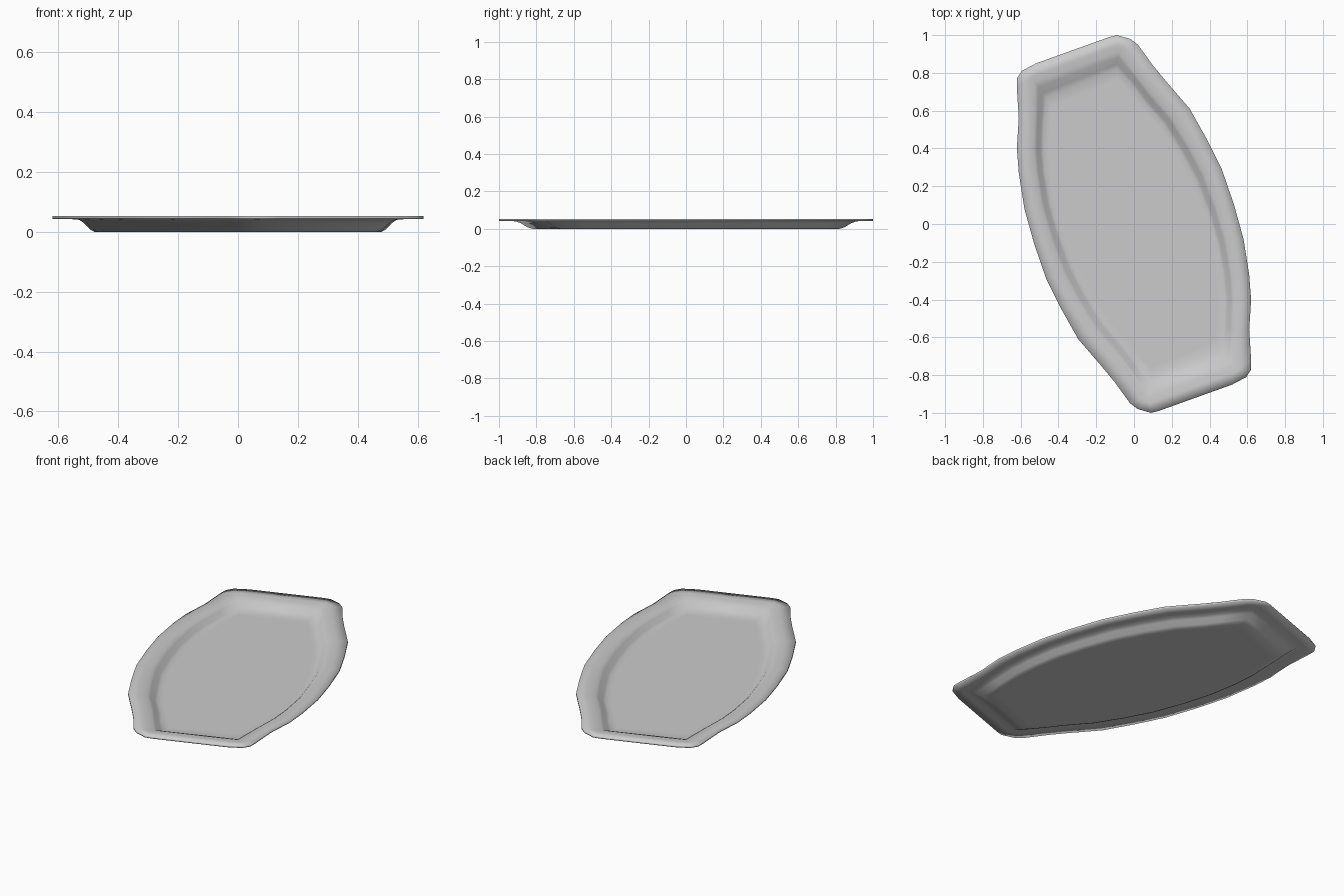
import bpy
import bmesh
from mathutils import Vector

default_cube = bpy.data.objects.get("Cube")
if default_cube:
    bpy.data.objects.remove(default_cube, do_unlink=True)

# Half outlines; the other half is the same turned by 180 degrees
rim_corners = [(-.62, .72), (-.62, .77), (-.595, .81), (-.52, .85),
               (-.13, .99), (-.09, 1), (-.02, .98), (.02, .95)]
rim_side = [(.1, .84), (.17, .755), (.295, .61), (.385, .45), (.465, .29),
            (.53, .1), (.58, -.08), (.61, -.27), (.62, -.4), (.61, -.56)]
wall_corners = [(-.525, .75)] * 4 + [(-.08, .91)] * 4
wall_side = [(.02, .78), (.09, .69), (.2, .565), (.295, .41), (.375, .26),
             (.44, .08), (.49, -.09), (.52, -.27), (.53, -.4), (.525, -.56)]
foot_corners = [(-.465, .67)] * 4 + [(-.09, .82)] * 4
foot_side = [(0, .72), (.05, .65), (.155, .53), (.245, .385), (.325, .235),
             (.39, .065), (.44, -.1), (.47, -.27), (.48, -.4), (.475, -.54)]


def full_loop(half):
    """Close a half outline with its copy turned by 180 degrees."""
    points = [Vector(p) for p in half]
    return points + [-p for p in points]


def blend(loop_a, loop_b, factor):
    return [a.lerp(b, factor) for a, b in zip(loop_a, loop_b)]


rim = full_loop(rim_corners + rim_side)
wall = full_loop(wall_corners + wall_side)
foot = full_loop(foot_corners + foot_side)


def sheet_rings(rim_z, floor_z):
    """Rings from the rim edge over the curved wall to the flat floor."""
    rings = [(rim, rim_z), (blend(rim, wall, .6), rim_z), (wall, rim_z - .003)]
    drop = rim_z - floor_z
    for across, down in ((.3, .3), (.7, .8), (1, 1)):
        rings.append((blend(wall, foot, across), rim_z - drop * down))
    rings.append(([p * .93 for p in foot], floor_z))
    return rings


def add_ring(bm, loop, z):
    return [bm.verts.new((p.x, p.y, z)) for p in loop]


def bridge(bm, ring_a, ring_b):
    count = len(ring_a)
    for i in range(count):
        j = (i + 1) % count
        bm.faces.new((ring_a[i], ring_a[j], ring_b[j], ring_b[i]))


# Tray: upper and lower skins joined along the thin rim edge
bm = bmesh.new()
skins = []
for rim_z, floor_z in ((.053, .009), (.043, 0)):
    rings = [add_ring(bm, loop, z) for loop, z in sheet_rings(rim_z, floor_z)]
    for outer, inner in zip(rings, rings[1:]):
        bridge(bm, outer, inner)
    bm.faces.new(rings[-1])
    skins.append(rings)
bridge(bm, skins[0][0], skins[1][0])
bmesh.ops.remove_doubles(bm, verts=bm.verts, dist=.0005)
bmesh.ops.recalc_face_normals(bm, faces=bm.faces)
for face in bm.faces:
    face.smooth = True

mesh = bpy.data.meshes.new("tray")
bm.to_mesh(mesh)
bm.free()
tray = bpy.data.objects.new("tray", mesh)
bpy.context.collection.objects.link(tray)

# Plain grey finish
grey = bpy.data.materials.new("light grey")
grey.use_nodes = True
colour = (.6, .6, .6, 1)
grey.diffuse_color = colour
grey.node_tree.nodes["Principled BSDF"].inputs["Base Color"].default_value = colour
mesh.materials.append(grey)
